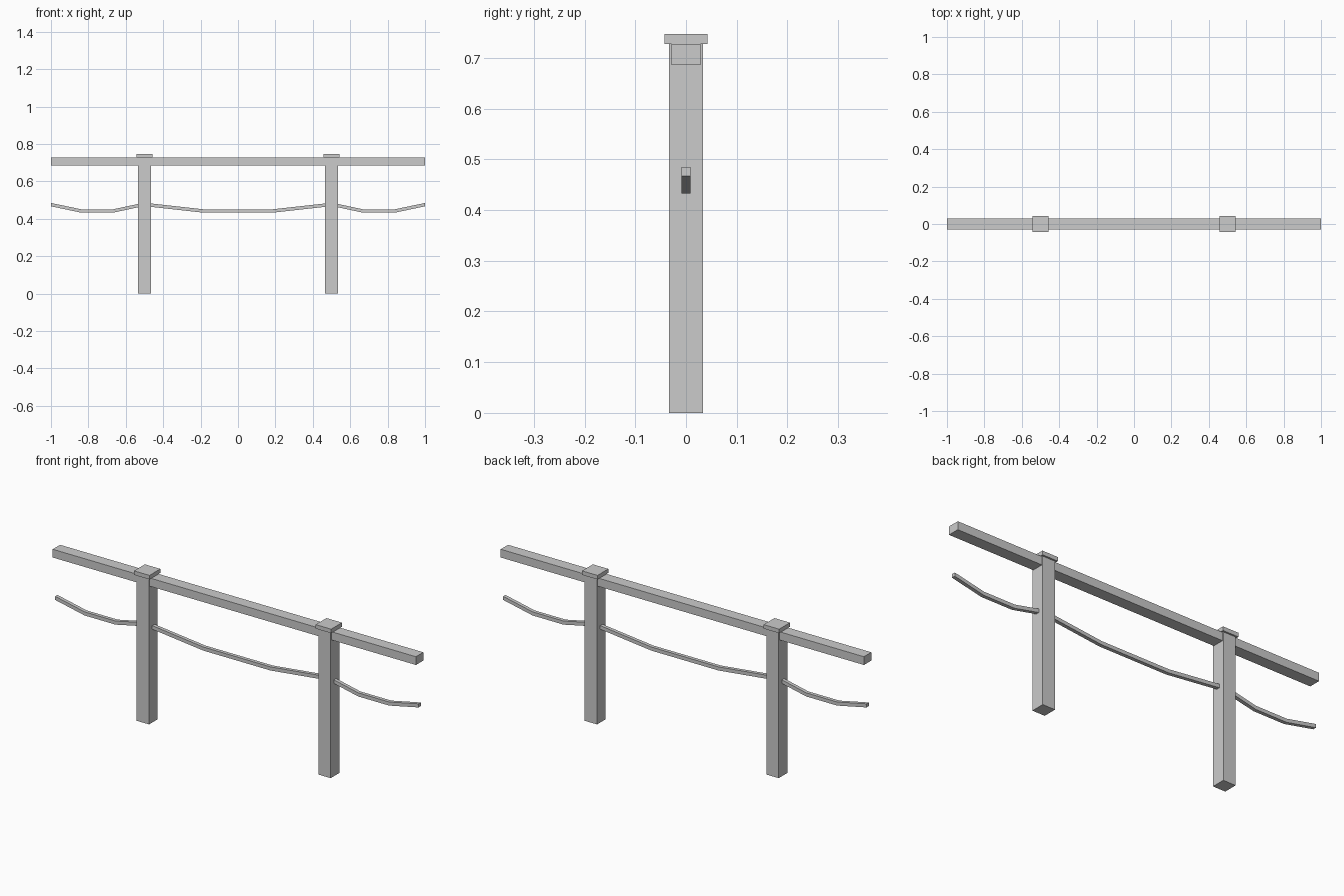
import bpy, bmesh

if "Cube" in bpy.data.objects:
    bpy.data.objects.remove(bpy.data.objects["Cube"])


def finish(name, bm):
    bmesh.ops.recalc_face_normals(bm, faces=bm.faces)
    me = bpy.data.meshes.new(name)
    bm.to_mesh(me)
    bm.free()
    ob = bpy.data.objects.new(name, me)
    bpy.context.collection.objects.link(ob)
    return ob


def box(name, x, hx, hy, z0, z1):
    bm = bmesh.new()
    bmesh.ops.create_cube(bm, size=1)
    for v in bm.verts:
        v.co.x = x + v.co.x * 2 * hx
        v.co.y *= 2 * hy
        v.co.z = z0 + (v.co.z + 0.5) * (z1 - z0)
    return finish(name, bm)


def rope(name, path, r=0.009):
    # square section swept along an (x, z) path
    bm = bmesh.new()
    rings = [[bm.verts.new((x, a * r, z + b * r))
              for a, b in ((-1, -1), (1, -1), (1, 1), (-1, 1))] for x, z in path]
    for p, q in zip(rings, rings[1:]):
        for i in range(4):
            j = (i + 1) % 4
            bm.faces.new((p[i], p[j], q[j], q[i]))
    bm.faces.new(rings[0])
    bm.faces.new(rings[-1])
    return finish(name, bm)


# top rail
box("top_rail", 0, 1.0, 0.029, 0.686, 0.727)

HIGH, LOW = 0.476, 0.442
for side, s in (("left", -1), ("right", 1)):
    # posts with flat caps
    box(side + "_post", s * 0.5, 0.034, 0.034, 0, 0.727)
    box(side + "_post_cap", s * 0.5, 0.0425, 0.0425, 0.727, 0.747)
    # outer hanging ropes
    rope(side + "_rope", [(s * 1.0, HIGH), (s * 0.838, LOW),
                          (s * 0.668, LOW), (s * 0.51, HIGH)])

# middle hanging rope
rope("middle_rope", [(-0.49, HIGH), (-0.185, LOW), (0.185, LOW), (0.49, HIGH)])
